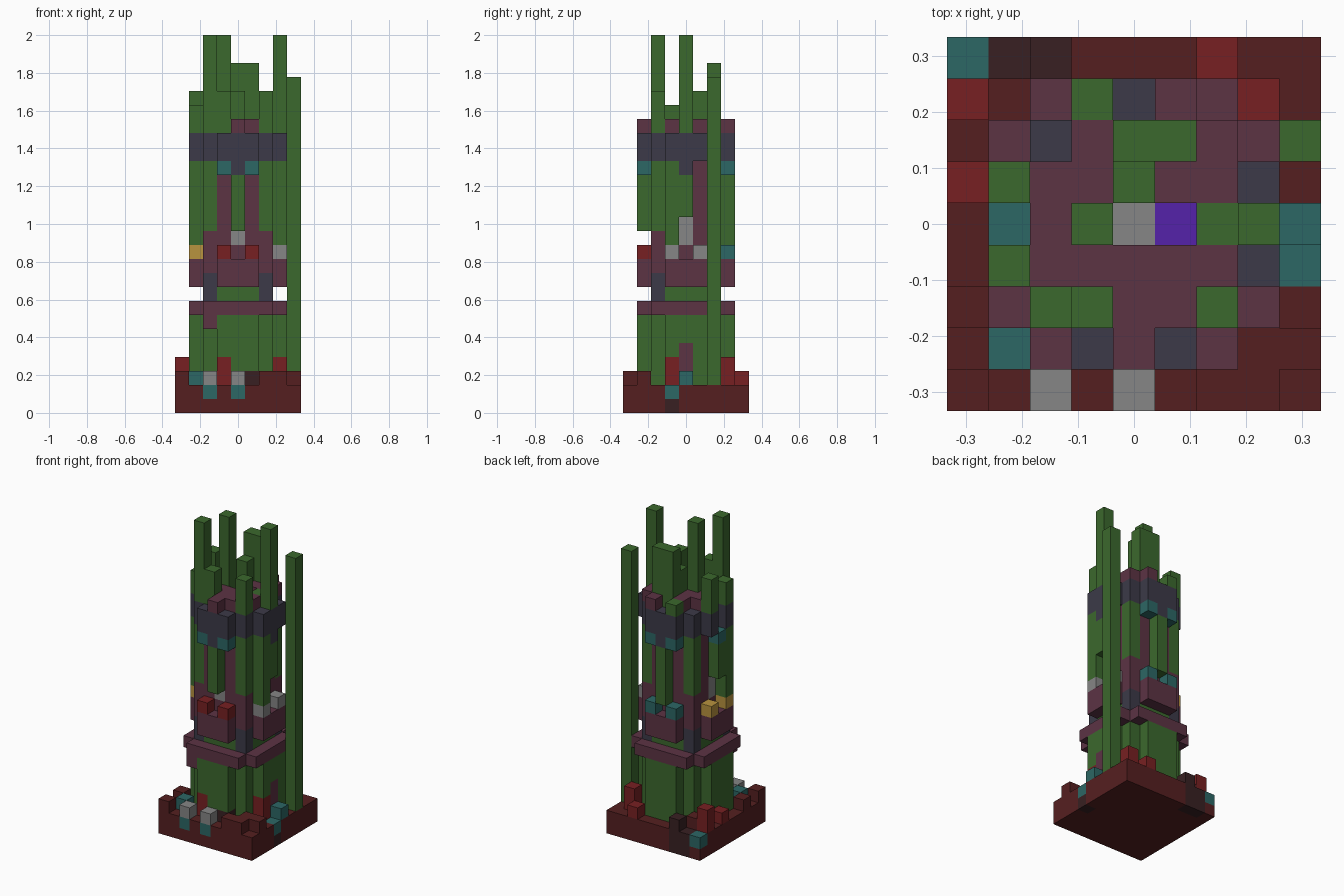
import bpy, bmesh
from mathutils import Vector

if "Cube" in bpy.data.objects:
    bpy.data.objects.remove(bpy.data.objects["Cube"], do_unlink=True)

UNIT = 2 / 27          # block size
MID = 4                # centre cell of the square plan

COLOURS = {
    "leaf_green": "3b682d", "base_brown": "551f20", "plum": "5c3344",
    "slate": "3c3a48", "teal": "2c6765", "grey": "868686",
    "purple": "5522aa", "red": "772022", "dark_brown": "382022",
    "yellow": "b8933f",
}


def linear(pair):
    v = int(pair, 16) / 255
    return v / 12.92 if v <= 0.04045 else ((v + 0.055) / 1.055) ** 2.4


materials = {}
for name, code in COLOURS.items():
    rgba = [linear(code[n:n + 2]) for n in (0, 2, 4)] + [1]
    mat = bpy.data.materials.new(name)
    mat.use_nodes = True
    mat.diffuse_color = rgba
    bsdf = mat.node_tree.nodes["Principled BSDF"]
    bsdf.inputs["Base Color"].default_value = rgba
    bsdf.inputs["Roughness"].default_value = 0.9
    materials[name] = mat

blocks = {}            # (x, y, z) cell -> (part, colour); later fills win


def fill(part, colour, cells, z0, z1):
    for x, y in cells:
        for z in range(z0, z1):
            blocks[x, y, z] = (part, colour)


def disc(limit):
    span = range(-3, 4)
    return [(MID + a, MID + b) for a in span for b in span if a * a + b * b <= limit]


plan = [(x, y) for x in range(9) for y in range(9)]
core, body, ledge = disc(5), disc(10), disc(13)
corners = [(x, y) for x in (2, 6) for y in (2, 6)]
doors = [(4, 2), (4, 6), (2, 4), (6, 4)]

# square base with rubble along its rim
fill("base", "base_brown", plan, 0, 2)
fill("rubble", "base_brown", [(7, 0), (8, 1), (7, 1), (0, 2), (1, 7), (6, 0), (0, 0)], 2, 3)
fill("rubble", "dark_brown", [(2, 8)], 0, 3)
fill("rubble", "dark_brown", [(1, 8)], 0, 2)
fill("rubble", "dark_brown", [(8, 3)], 0, 1)
fill("rubble", "teal", [(2, 0), (4, 0), (8, 3), (0, 8)], 1, 2)
fill("rubble", "grey", [(2, 0), (4, 0)], 2, 3)
fill("rubble", "teal", [(1, 1), (8, 4)], 2, 3)
fill("rubble", "red", [(6, 8), (0, 5)], 2, 3)
fill("rubble", "red", [(0, 7), (7, 7)], 2, 4)

# lower tower and its ledge
fill("lower_tower", "leaf_green", body, 2, 7)
fill("lower_tower", "red", [(3, 1), (7, 3)], 2, 4)
fill("lower_tower", "dark_brown", [(5, 1)], 2, 3)
fill("lower_tower", "plum", [(7, 4)], 3, 5)
fill("lower_tower", "plum", [(2, 1)], 6, 7)
fill("lower_ledge", "plum", ledge, 7, 8)

# narrow waist, corner brackets and balcony
fill("waist", "leaf_green", core, 8, 9)
fill("balcony", "plum", body, 9, 11)
fill("corner_brackets", "slate", corners, 8, 10)
fill("balcony_lamps", "red", [(3, 1), (5, 1)], 11, 12)
fill("balcony_lamps", "yellow", [(1, 3), (1, 5)], 11, 12)
fill("balcony_lamps", "teal", [(3, 7), (5, 7)], 11, 12)
fill("balcony_lamps", "grey", [(7, 3), (7, 5)], 11, 12)

# upper shaft with corner posts and hanging ribs
fill("upper_shaft", "plum", core, 11, 20)
fill("doorways", "grey", doors, 12, 14)
fill("corner_posts", "plum", corners, 11, 13)
fill("corner_posts", "leaf_green", corners, 13, 18)
fill("hanging_ribs", "leaf_green", [(4, 1)], 13, 17)
fill("hanging_ribs", "leaf_green", [(4, 7)], 12, 17)
fill("hanging_ribs", "leaf_green", [(7, 4), (1, 4)], 14, 17)
fill("hanging_ribs", "leaf_green", [(7, 3), (1, 3)], 12, 18)

# belt with its supports, broken open on one side
fill("belt_supports", "teal", [(3, 1), (5, 1), (3, 7), (5, 7), (1, 4)], 17, 18)
fill("belt_supports", "slate", [(4, 1), (4, 7), (7, 4)], 17, 18)
fill("belt", "slate", [c for c in body if c not in core and c != (1, 4)], 18, 20)

# roof floor, parapet and the sunken centre
fill("roof", "plum", [c for c in core if c not in ((4, 4), (5, 4))], 20, 21)
fill("roof_centre", "grey", [(4, 4)], 19, 20)
fill("roof_centre", "purple", [(5, 4)], 19, 20)
fill("parapet", "plum", [(4, 1), (5, 7), (6, 6)], 20, 21)

# green spires of several heights
for top, cells in {
    21: [(3, 7), (6, 4)], 22: [(1, 3)],
    23: [(1, 5), (4, 5), (3, 2), (6, 2)],
    25: [(4, 6), (5, 6)], 27: [(2, 2), (3, 4), (7, 4)],
}.items():
    fill("spires", "leaf_green", cells, 20, top)
fill("side_pole", "leaf_green", [(8, 6)], 2, 24)


def build(part):
    """Make one object from the exposed block faces of a part."""
    bm = bmesh.new()
    used = []
    for cell, (owner, colour) in blocks.items():
        if owner != part:
            continue
        if colour not in used:
            used.append(colour)
        centre = (Vector(cell) - Vector((MID, MID, -0.5))) * UNIT
        for axis in range(3):
            for sign in (-1, 1):
                step = Vector((0, 0, 0))
                step[axis] = sign
                if tuple(int(c + s) for c, s in zip(cell, step)) in blocks:
                    continue
                u = Vector((0, 0, 0))
                u[(axis + 1) % 3] = 1
                v = step.cross(u)
                ring = [u + v, v - u, -u - v, u - v]
                verts = [bm.verts.new(centre + (step + r) * UNIT / 2) for r in ring]
                bm.faces.new(verts).material_index = used.index(colour)
    bmesh.ops.remove_doubles(bm, verts=bm.verts, dist=UNIT / 100)
    mesh = bpy.data.meshes.new(part)
    bm.to_mesh(mesh)
    bm.free()
    for colour in used:
        mesh.materials.append(materials[colour])
    bpy.context.collection.objects.link(bpy.data.objects.new(part, mesh))


for part in sorted({owner for owner, _ in blocks.values()}):
    build(part)
